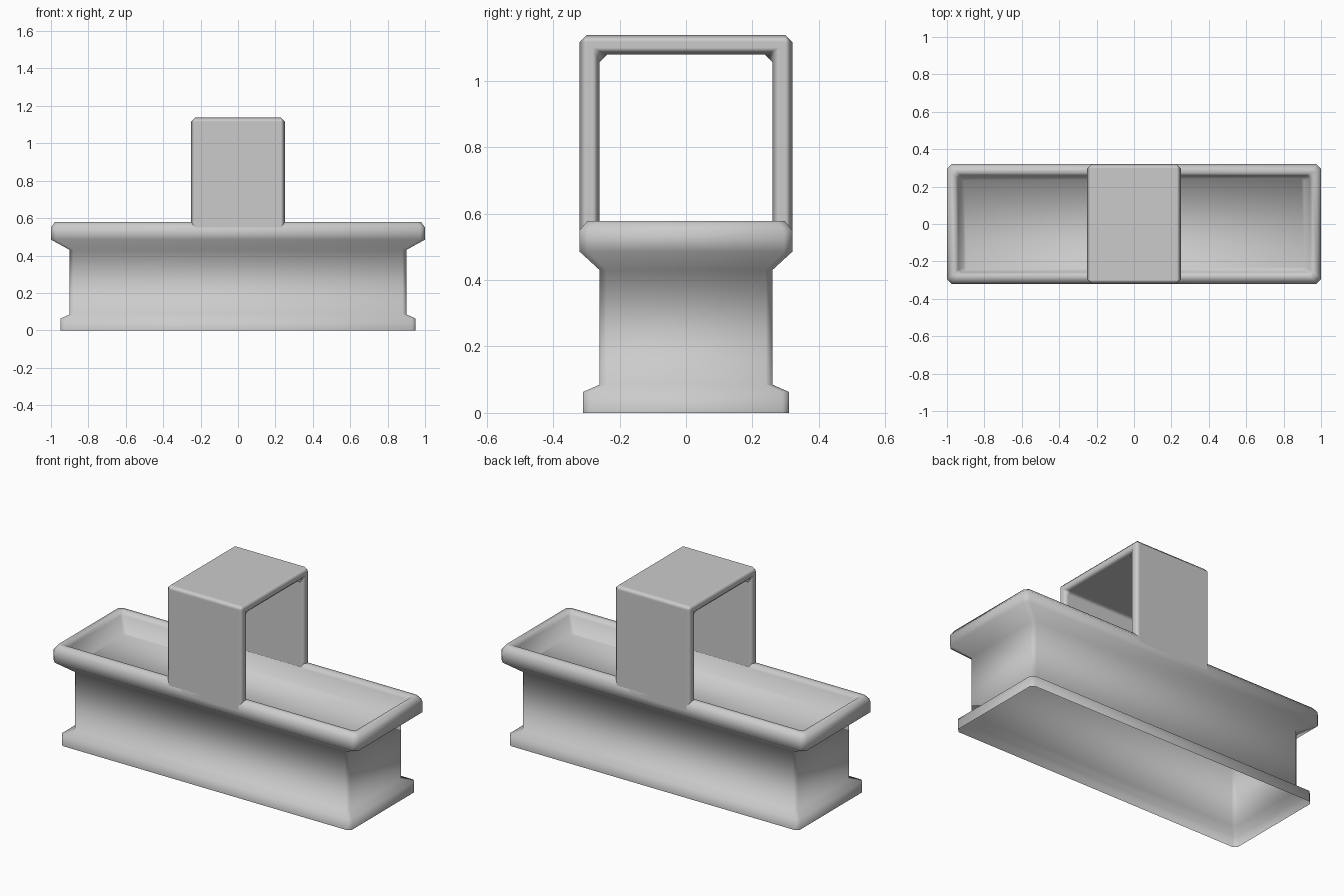
import bpy, bmesh

cube = bpy.data.objects.get("Cube")
if cube:
    bpy.data.objects.remove(cube)

grey = bpy.data.materials.new("light_grey")
grey.use_nodes = True
colour = (0.6, 0.6, 0.6, 1)
grey.diffuse_color = colour
grey.node_tree.nodes["Principled BSDF"].inputs["Base Color"].default_value = colour


def finish(bm, name):
    """Turn a bmesh into a smooth shaded grey object."""
    bmesh.ops.recalc_face_normals(bm, faces=bm.faces)
    mesh = bpy.data.meshes.new(name)
    bm.to_mesh(mesh)
    bm.free()
    mesh.materials.append(grey)
    mesh.shade_smooth()
    obj = bpy.data.objects.new(name, mesh)
    bpy.context.collection.objects.link(obj)
    return obj


def ring(bm, x, y, z, c):
    """Rectangle with chamfered corners at height z."""
    pts = [(x, y - c), (x - c, y), (c - x, y), (-x, y - c),
           (-x, c - y), (c - x, -y), (x - c, -y), (x, c - y)]
    return [bm.verts.new((px, py, z)) for px, py in pts]


# Trough body: stacked rings from the open foot, over the rim, to the trough floor
sections = [
    (0.95, 0.31, 0.0, 0.02), (0.95, 0.31, 0.063, 0.02),      # foot flange
    (0.90, 0.26, 0.085, 0.02), (0.90, 0.26, 0.43, 0.02),     # waist
    (1.0, 0.32, 0.485, 0.025), (1.0, 0.32, 0.55, 0.025),     # flared rim
    (0.98, 0.297, 0.578, 0.02), (0.955, 0.272, 0.578, 0.015),
    (0.94, 0.258, 0.555, 0.015), (0.91, 0.245, 0.46, 0.015), # inner wall
]
bm = bmesh.new()
rings = [ring(bm, *s) for s in sections]
for low, high in zip(rings, rings[1:]):
    for i in range(len(low)):
        j = (i + 1) % len(low)
        bm.faces.new((low[i], low[j], high[j], high[i]))
bm.faces.new(rings[-1])
finish(bm, "trough_body")

# Handle: an upside-down U, extruded across the middle and bevelled
half, top, wall, foot = 0.32, 1.138, 0.06, 0.5
outline = [(half, foot), (half, top), (-half, top), (-half, foot),
           (wall - half, foot), (wall - half, top - wall),
           (half - wall, top - wall), (half - wall, foot)]
bm = bmesh.new()
face = bm.faces.new([bm.verts.new((-0.25, y, z)) for y, z in outline])
out = bmesh.ops.extrude_face_region(bm, geom=[face])
bmesh.ops.translate(bm, vec=(0.5, 0, 0),
                    verts=[v for v in out["geom"] if isinstance(v, bmesh.types.BMVert)])
handle = finish(bm, "handle")
bevel = handle.modifiers.new("soft_edges", 'BEVEL')
bevel.width = 0.022
bevel.segments = 1
bevel.harden_normals = True
